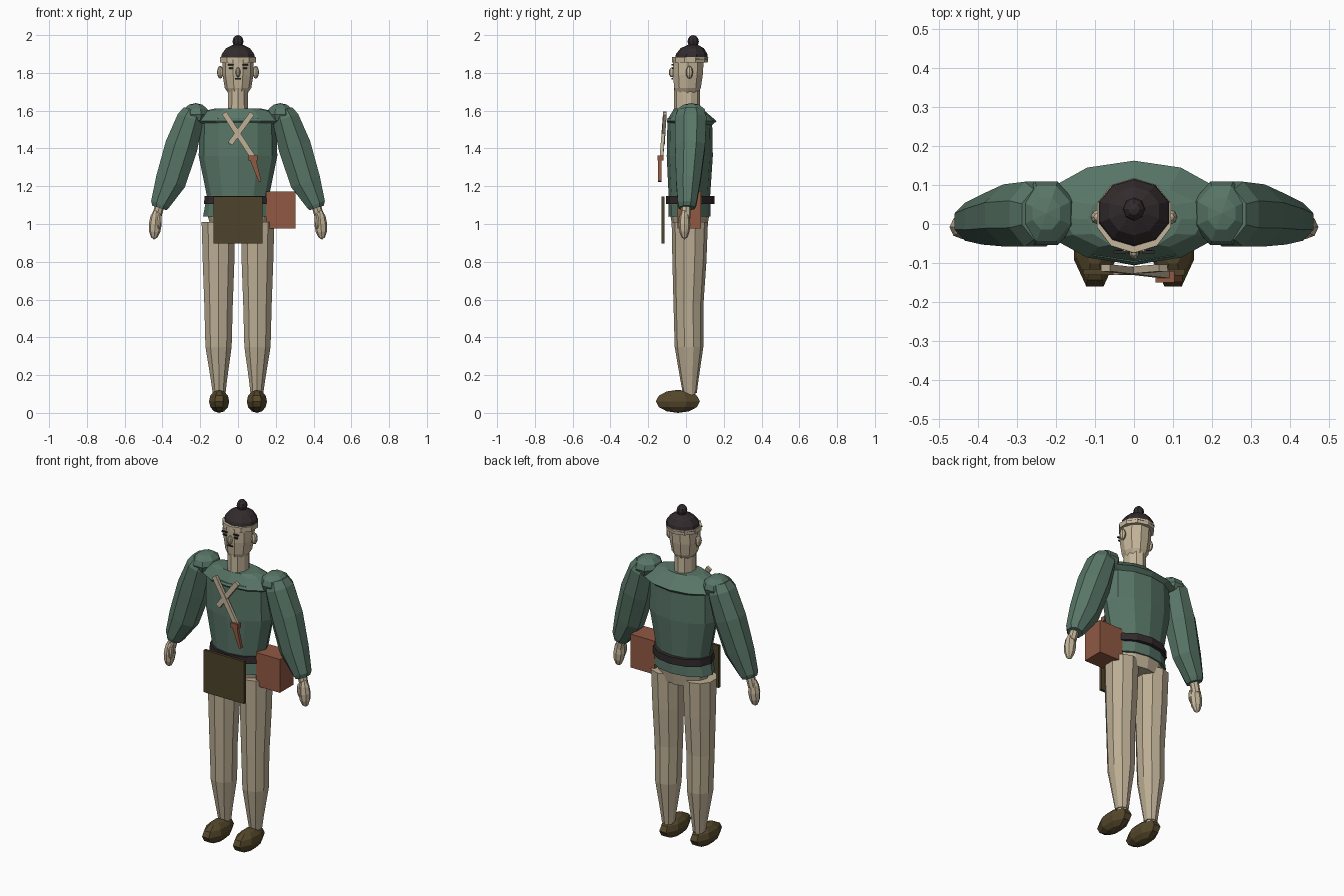
import bpy, bmesh, math
from mathutils import Vector, Matrix


def material(name, r, g, b):
    m = bpy.data.materials.new(name)
    m.diffuse_color = (r, g, b, 1)
    return m


GREEN = material("green cloth", 0.098, 0.18, 0.135)
SKIN = material("skin", 0.55, 0.46, 0.32)
LINEN = material("linen", 0.50, 0.42, 0.295)
BLACK = material("soft black", 0.032, 0.024, 0.026)
OLIVE = material("dark olive", 0.075, 0.056, 0.024)
SHOE = material("shoe brown", 0.09, 0.064, 0.024)
LEATHER = material("red leather", 0.28, 0.10, 0.055)


def finish(bm, name, mat):
    bmesh.ops.recalc_face_normals(bm, faces=bm.faces)
    me = bpy.data.meshes.new(name)
    bm.to_mesh(me)
    bm.free()
    me.materials.append(mat)
    ob = bpy.data.objects.new(name, me)
    bpy.context.collection.objects.link(ob)
    return ob


def loft(name, mat, rings, n=10, phase=0.0):
    """Skin of elliptical rings (cx, cy, cz, rx, ry, tilt about y in degrees)."""
    bm = bmesh.new()
    loops = []
    for cx, cy, cz, rx, ry, tilt in rings:
        rot = Matrix.Rotation(math.radians(tilt), 3, 'Y')
        loop = []
        for i in range(n):
            a = math.tau * (i + phase) / n + math.pi / 2
            p = rot @ Vector((rx * math.cos(a), ry * math.sin(a), 0))
            loop.append(bm.verts.new(p + Vector((cx, cy, cz))))
        loops.append(loop)
    for lo, hi in zip(loops, loops[1:]):
        for i in range(n):
            j = (i + 1) % n
            bm.faces.new((lo[i], lo[j], hi[j], hi[i]))
    bm.faces.new(loops[0])
    bm.faces.new(loops[-1])
    return finish(bm, name, mat)


def ball(name, mat, loc, size, tilt=0, segs=8, rings=6, spin=0):
    bm = bmesh.new()
    bmesh.ops.create_uvsphere(bm, u_segments=segs, v_segments=rings, radius=1)
    m = (Matrix.Translation(loc) @ Matrix.Rotation(math.radians(tilt), 4, 'Y')
         @ Matrix.Diagonal((*size, 1)) @ Matrix.Rotation(math.radians(spin), 4, 'Z'))
    bm.transform(m)
    return finish(bm, name, mat)


def box(name, mat, lo, hi):
    lo, hi = Vector(lo), Vector(hi)
    bm = bmesh.new()
    bmesh.ops.create_cube(bm, size=1)
    bm.transform(Matrix.Translation((lo + hi) / 2) @ Matrix.Diagonal((*(hi - lo), 1)))
    return finish(bm, name, mat)


def bar(name, mat, a, b, w0, w1, depth):
    """Straight bar from a to b, tapering from width w0 to w1."""
    a, b = Vector(a), Vector(b)
    d = (b - a).normalized()
    side = d.cross(Vector((0, 1, 0))).normalized()
    out = side.cross(d).normalized() * depth / 2
    bm = bmesh.new()
    ends = [[bm.verts.new(p + side * s * w / 2 + out * t)
             for s, t in ((-1, -1), (1, -1), (1, 1), (-1, 1))]
            for p, w in ((a, w0), (b, w1))]
    for i in range(4):
        j = (i + 1) % 4
        bm.faces.new((ends[0][i], ends[0][j], ends[1][j], ends[1][i]))
    bm.faces.new(ends[0])
    bm.faces.new(ends[1])
    return finish(bm, name, mat)


# Tunic body, with the overhanging yoke
loft("tunic", GREEN, [
    (0, 0.018, 1.04, 0.185, 0.112, 0), (0, 0.018, 1.15, 0.165, 0.110, 0),
    (0, 0.020, 1.36, 0.208, 0.122, 0), (0, 0.020, 1.56, 0.205, 0.118, 0)], 12)
loft("yoke", GREEN, [
    (0, 0.025, 1.525, 0.195, 0.115, 0), (0, 0.029, 1.545, 0.24, 0.133, 0),
    (0, 0.015, 1.598, 0.18, 0.085, 0), (0, 0.012, 1.612, 0.12, 0.075, 0)], 12)
loft("belt", BLACK, [(0, 0.022, 1.105, 0.18, 0.128, 0),
                     (0, 0.022, 1.147, 0.177, 0.128, 0)], 12)
loft("hips", LINEN, [(0, 0.02, 0.97, 0.14, 0.09, 0),
                     (0, 0.02, 1.06, 0.165, 0.105, 0)], 12)

# Limbs on both sides
for s, tag in ((-1, "right"), (1, "left")):
    loft(tag + "_sleeve", GREEN, [
        (s * 0.416, 0.005, 1.085, 0.043, 0.046, -s * 18),
        (s * 0.412, 0.006, 1.105, 0.055, 0.053, -s * 20),
        (s * 0.357, 0.012, 1.225, 0.088, 0.070, -s * 22),
        (s * 0.300, 0.022, 1.41, 0.094, 0.086, -s * 20),
        (s * 0.252, 0.025, 1.56, 0.076, 0.090, -s * 18),
        (s * 0.235, 0.025, 1.605, 0.058, 0.070, -s * 14)], 8, 0.5)
    ball(tag + "_shoulder", GREEN, (s * 0.224, 0.027, 1.58), (0.076, 0.088, 0.06),
         spin=22.5)
    ball(tag + "_hand", SKIN, (s * 0.438, -0.008, 0.998), (0.034, 0.031, 0.08), -s * 5)
    ball(tag + "_thumb", SKIN, (s * 0.418, -0.025, 1.015), (0.014, 0.016, 0.042), -s * 5)
    loft(tag + "_wrist", SKIN, [(s * 0.432, 0, 1.03, 0.024, 0.024, -s * 18),
                                (s * 0.412, 0, 1.11, 0.026, 0.026, -s * 18)], 8)
    loft(tag + "_leg", LINEN, [
        (s * 0.100, 0.020, 0.105, 0.036, 0.037, 0),
        (s * 0.101, 0.018, 0.18, 0.046, 0.049, 0),
        (s * 0.103, 0.016, 0.35, 0.073, 0.076, 0),
        (s * 0.103, 0.013, 0.57, 0.079, 0.079, 0),
        (s * 0.103, 0.018, 0.80, 0.088, 0.090, 0),
        (s * 0.104, 0.020, 1.01, 0.093, 0.096, 0)], 10)
    loft(tag + "_ankle", SKIN, [(s * 0.10, 0.02, 0.06, 0.028, 0.03, 0),
                                (s * 0.10, 0.02, 0.13, 0.03, 0.032, 0)], 10)
    ball(tag + "_shoe", SHOE, (s * 0.10, -0.043, 0.061), (0.058, 0.126, 0.061),
         spin=22.5)
    ball(tag + "_ear", SKIN, (s * 0.094, 0.018, 1.803), (0.017, 0.019, 0.034))
    # Painted eye and brow
    box(tag + "_eye", BLACK, (s * 0.035 - 0.012, -0.075, 1.82),
        (s * 0.035 + 0.012, -0.0665, 1.828))
    box(tag + "_brow", BLACK, (s * 0.037 - 0.016, -0.076, 1.839),
        (s * 0.037 + 0.016, -0.0675, 1.846))

# Neck and head
loft("neck", SKIN, [(0, 0.005, 1.58, 0.057, 0.07, 0),
                    (0, 0.005, 1.72, 0.055, 0.068, 0)], 10)
loft("head", SKIN, [
    (0, 0.005, 1.69, 0.05, 0.062, 0), (0, 0.008, 1.72, 0.07, 0.074, 0),
    (0, 0.010, 1.79, 0.082, 0.083, 0), (0, 0.012, 1.87, 0.083, 0.086, 0)], 10, 0.5)
ball("nose", SKIN, (0, -0.073, 1.803), (0.013, 0.018, 0.027))
box("mouth", BLACK, (-0.015, -0.0765, 1.766), (0.015, -0.069, 1.772))

# Cap with headband and topknot
loft("headband", SKIN, [(0, 0.02, 1.855, 0.099, 0.095, 0),
                        (0, 0.022, 1.883, 0.10, 0.096, 0)], 10)
loft("cap", BLACK, [
    (0, 0.029, 1.872, 0.097, 0.088, 0), (0, 0.03, 1.9, 0.090, 0.083, 0),
    (0, 0.033, 1.93, 0.067, 0.062, 0), (0, 0.036, 1.948, 0.03, 0.028, 0)], 10)
ball("topknot", BLACK, (0, 0.038, 1.966), (0.029, 0.03, 0.034))

# Crossed straps and hanging sheath on the chest
bar("long_strap", LINEN, (-0.073, -0.112, 1.588), (0.082, -0.13, 1.35), 0.028, 0.028, 0.018)
bar("short_strap", LINEN, (0.075, -0.112, 1.585), (-0.042, -0.122, 1.425), 0.028, 0.028, 0.018)
box("sheath_collar", LEATHER, (0.055, -0.15, 1.335), (0.103, -0.12, 1.363))
bar("sheath", LEATHER, (0.078, -0.138, 1.345), (0.117, -0.14, 1.225), 0.032, 0.014, 0.018)

# Front apron panel and side pouch
box("apron_panel", OLIVE, (-0.131, -0.131, 0.897), (0.131, -0.115, 1.145))
box("pouch", LEATHER, (0.148, -0.045, 0.976), (0.304, 0.08, 1.172))
